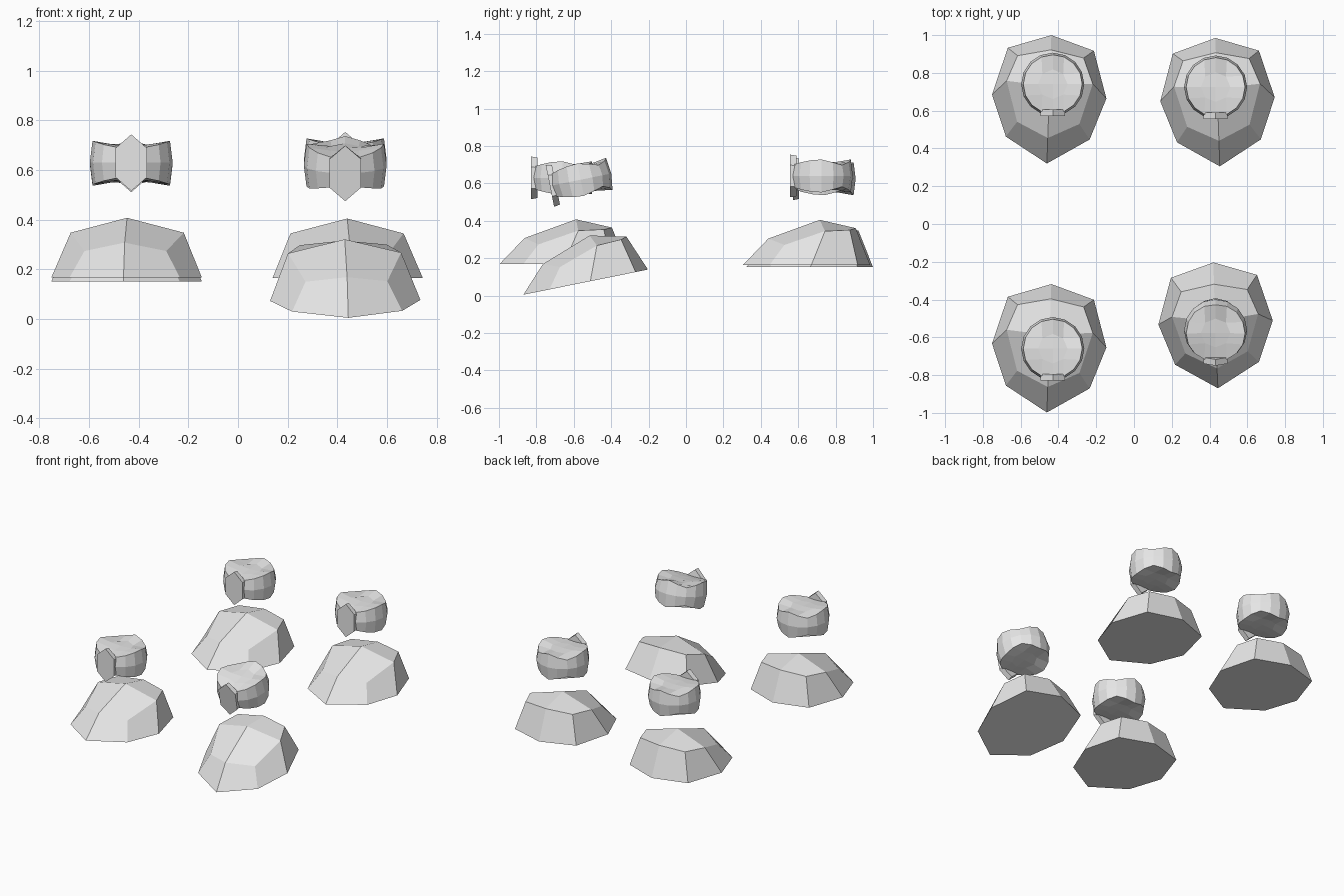
import bpy, bmesh, math
from mathutils import Matrix, Vector

if "Cube" in bpy.data.objects:
    bpy.data.objects.remove(bpy.data.objects["Cube"])

grey = bpy.data.materials.new("light_grey")
grey.diffuse_color = (0.8, 0.8, 0.8, 1)
grey.use_nodes = True
grey.node_tree.nodes["Principled BSDF"].inputs["Base Color"].default_value = grey.diffuse_color


def finish(bm, name, loc, pitch, turn):
    """Turn a bmesh into a placed, flat-shaded object."""
    bmesh.ops.remove_doubles(bm, verts=bm.verts, dist=0.0005)
    bmesh.ops.recalc_face_normals(bm, faces=bm.faces)
    me = bpy.data.meshes.new(name)
    bm.to_mesh(me)
    bm.free()
    me.materials.append(grey)
    ob = bpy.data.objects.new(name, me)
    bpy.context.collection.objects.link(ob)
    ob.matrix_world = (Matrix.Translation(loc)
                       @ Matrix.Rotation(math.radians(pitch), 4, 'X')
                       @ Matrix.Rotation(math.radians(turn), 4, 'Z'))


def ring(bm, half):
    """Closed ring from toe to heel along +x, mirrored back along -x."""
    pts = half + [(-x, y, z) for x, y, z in reversed(half[1:-1])]
    return [bm.verts.new(p) for p in pts]


def bridge(bm, a, b):
    n = len(a)
    for i in range(n):
        bm.faces.new((a[i], a[(i + 1) % n], b[(i + 1) % n], b[i]))


def foot(name, loc, pitch, turn):
    bm = bmesh.new()
    sole = ring(bm, [(0, -.41, 0), (.222, -.275, 0), (.303, -.055, 0),
                     (.228, .195, 0), (0, .27, 0)])
    top = ring(bm, [(0, -.275, .14), (.165, -.195, .106), (.228, .02, .18),
                    (.175, .155, .186), (0, .192, .196)])
    peak = bm.verts.new((0, 0, .24))
    bm.faces.new(sole[::-1])
    bridge(bm, sole, top)
    # four panels of the instep and heel meet at the peak
    for i in range(0, 8, 2):
        bm.faces.new((top[i], top[i + 1], top[(i + 2) % 8], peak)
                     if i in (2, 6) else
                     (top[i], top[i + 1], top[i + 2], peak))
    finish(bm, name, loc, pitch, turn)


def rim_height(a):
    """Wavy rim, a measured from the front: high at the sides and back."""
    if math.cos(a) > 0:
        return .058 + .03 * math.sin(a) ** 2
    return .058 + .03 * math.cos(2 * a) ** 2


def cuff(name, loc, pitch, turn):
    bm = bmesh.new()
    # wavy drum side: sixteen columns with a bulged middle
    rings = []
    for side, r in ((-1, .156), (0, .167), (1, .156)):
        row = []
        for k in range(16):
            a = k * math.pi / 8
            row.append(bm.verts.new((r * math.sin(a), -r * math.cos(a),
                                     side * rim_height(a))))
        rings.append(row)
    bridge(bm, rings[0], rings[1])
    bridge(bm, rings[1], rings[2])
    # caps: a four by four grid wrapped onto the disc
    for side in (-1, 1):
        grid = []
        for i in range(-2, 3):
            for j in range(-2, 3):
                m = max(abs(i), abs(j))
                if m == 0:
                    grid.append(bm.verts.new((0, 0, side * .07)))
                    continue
                # walk the square outline to get an even angle
                if abs(j) >= abs(i):
                    a = (i / m) * math.pi / 4
                    a = a if j < 0 else math.pi - a
                else:
                    a = (math.pi / 2 + (j / m) * math.pi / 4) * (1 if i > 0 else -1)
                r, t = .078 * m, (m / 2) ** 2
                z = .07 * (1 - t) + rim_height(a) * t
                grid.append(bm.verts.new((r * math.sin(a), -r * math.cos(a), side * z)))
        for i in range(4):
            for j in range(4):
                n = i * 5 + j
                bm.faces.new((grid[n], grid[n + 5], grid[n + 6], grid[n + 1]))
    finish(bm, name, loc, pitch, turn)

    # pointed six-sided plate on the front of the cuff
    bm = bmesh.new()
    outline = [(0, .114), (.064, .058), (.064, -.058),
               (0, -.114), (-.064, -.058), (-.064, .058)]
    front = [bm.verts.new((x, -.168, z)) for x, z in outline]
    back = [bm.verts.new((x, -.135, z * .95)) for x, z in outline]
    bm.faces.new(front)
    bm.faces.new(back[::-1])
    bridge(bm, front, back)
    finish(bm, name.replace("cuff", "cuff_plate"), loc, pitch, turn)


# corner: foot position, cuff position, pitch, turn
corners = {
    "back_left": ((-.447, .73, .152), (-.43, .74, .625), 0, -2),
    "back_right": ((.44, .715, .165), (.432, .725, .64), 0, 2),
    "front_left": ((-.447, -.588, .168), (-.43, -.66, .63), 0, -2),
    "front_right": ((.43, -.468, .086), (.432, -.563, .62), 11.4, 2),
}
for corner, (foot_loc, cuff_loc, pitch, turn) in corners.items():
    foot(corner + "_foot", foot_loc, pitch, turn)
    cuff(corner + "_cuff", cuff_loc, pitch, 0)
